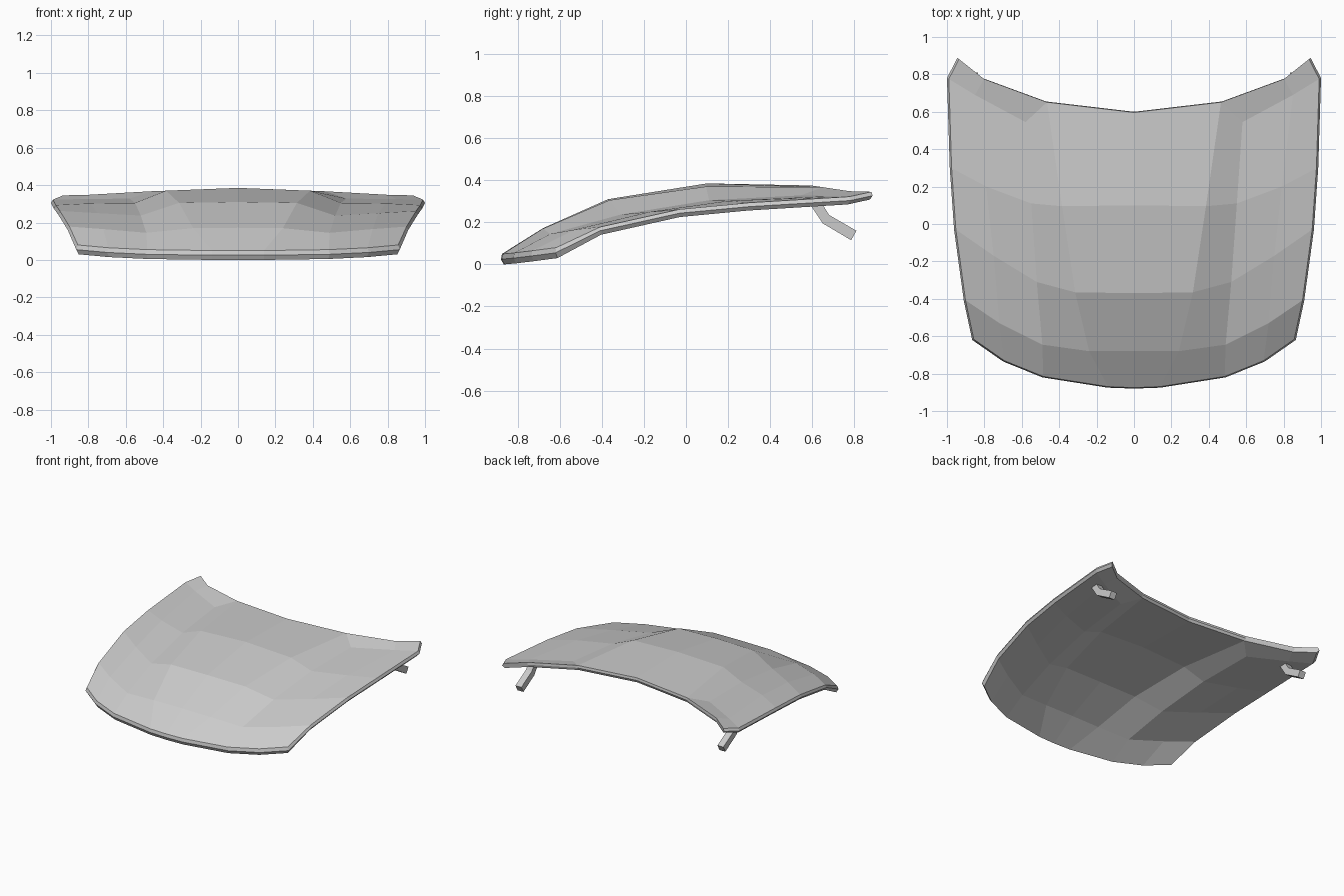
import bpy, bmesh

if "Cube" in bpy.data.objects:
    bpy.data.objects.remove(bpy.data.objects["Cube"])

# Half of the outer skin: rows front to back, columns centre to side
ROWS = [
    [(0, -.88, .05), (.14, -.875, .05), (.49, -.82, .055), (.70, -.735, .065), (.865, -.62, .08)],
    [(0, -.68, .172), (.24, -.68, .17), (.49, -.645, .145), (.72, -.53, .165), (.91, -.41, .178)],
    [(0, -.37, .31), (.315, -.365, .305), (.52, -.31, .237), (.75, -.17, .25), (.962, -.03, .262)],
    [(0, .10, .385), (.385, .095, .37), (.55, .11, .305), (.79, .20, .302), (.985, .30, .293)],
    [(0, .60, .375), (.47, .655, .367), (.58, .545, .328), (.85, .69, .325), (1, .78, .322)],
]
LIP = [(.81, .78, .348), (.945, .887, .345)]   # raised rear lip and corner ear


def new_object(name, bm):
    bmesh.ops.recalc_face_normals(bm, faces=bm.faces)
    me = bpy.data.meshes.new(name)
    bm.to_mesh(me)
    bm.free()
    ob = bpy.data.objects.new(name, me)
    bpy.context.collection.objects.link(ob)
    return ob


def add_skin(bm, side):
    g = [[bm.verts.new((x * side, y, z)) for x, y, z in r] for r in ROWS]
    lip = [bm.verts.new((x * side, y, z)) for x, y, z in LIP]
    quads = [(a[i], a[i + 1], b[i + 1], b[i]) for a, b in zip(g, g[1:]) for i in range(4)]
    r = g[-1]
    quads += [(r[1], r[2], r[3], lip[0]), (lip[0], r[3], r[4], lip[1])]
    for q in quads:
        bm.faces.new(q if side > 0 else q[::-1])


# Hood panel: skin, bulged rim and matching underside
bm = bmesh.new()
for s in (1, -1):
    add_skin(bm, s)
bmesh.ops.remove_doubles(bm, verts=bm.verts, dist=.001)
top_v, top_f = list(bm.verts), list(bm.faces)
rim = [e for e in bm.edges if e.is_boundary]
low, mid = {}, {}
for v in top_v:
    x, y, z = v.co
    t = .05 if z < .09 else .037
    low[v] = bm.verts.new((x * .985, y * .985, z - t))
    if v.is_boundary:
        mid[v] = bm.verts.new((x, y, z - t / 2))
for f in top_f:
    bm.faces.new([low[v] for v in reversed(f.verts)])
for e in rim:
    a, b = e.verts
    bm.faces.new((a, b, mid[b], mid[a]))
    bm.faces.new((mid[a], mid[b], low[b], low[a]))
for v in mid:
    v.co.x *= .99
    v.co.y *= .994
new_object("hood_panel", bm)

# Hinge arms under the rear corners
ARM = [(.58, .30), (.65, .195), (.785, .115), (.81, .16), (.68, .235), (.64, .30)]
for name, s in (("hinge_right", 1), ("hinge_left", -1)):
    bm = bmesh.new()
    a, b = [[bm.verts.new((s * x, y, z)) for y, z in ARM] for x in (.835, .885)]
    for i in range(6):
        j = (i + 1) % 6
        bm.faces.new((a[i], a[j], b[j], b[i]))
    bm.faces.new(a)
    bm.faces.new(b)
    new_object(name, bm)
